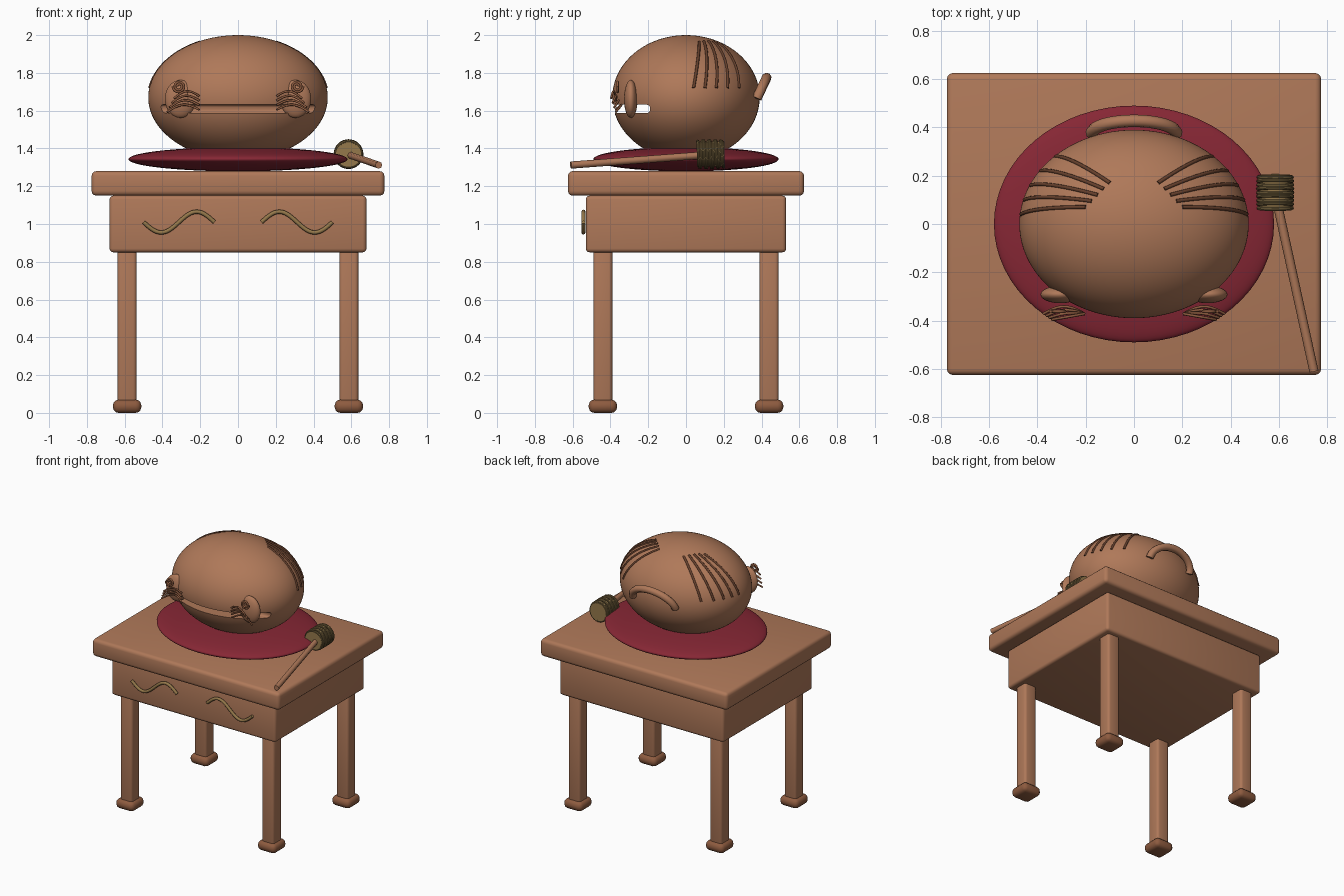
import bpy, math
from mathutils import Vector

if "Cube" in bpy.data.objects:
    bpy.data.objects.remove(bpy.data.objects["Cube"])

def mat(name, c):
    m = bpy.data.materials.new(name)
    m.diffuse_color = (*c, 1)
    m.use_nodes = True
    m.node_tree.nodes["Principled BSDF"].inputs["Base Color"].default_value = m.diffuse_color
    return m

WOOD = mat("warm wood", (0.43, 0.19, 0.10))
FOOT = mat("reddish wood", (0.27, 0.105, 0.05))
DARK = mat("dark carving", (0.13, 0.05, 0.025))
RED = mat("crimson cloth", (0.24, 0.02, 0.035))
BRASS = mat("brass", (0.30, 0.19, 0.07))
CORD = mat("olive cord", (0.19, 0.13, 0.05))

def finish(o, name, m, angle=40):
    o.name = name
    o.data.materials.clear()
    o.data.materials.append(m)
    bpy.ops.object.select_all(action='DESELECT')
    o.select_set(True)
    bpy.context.view_layer.objects.active = o
    bpy.ops.object.shade_smooth_by_angle(angle=math.radians(angle))
    return o

def box(name, lo, hi, m, bevel, seg=3):
    bpy.ops.mesh.primitive_cube_add(size=1, location=[(a + b) / 2 for a, b in zip(lo, hi)])
    o = bpy.context.object
    o.scale = [b - a for a, b in zip(lo, hi)]
    bpy.ops.object.transform_apply(location=False, rotation=False)
    b = o.modifiers.new("round", 'BEVEL')
    b.width, b.segments = bevel, seg
    bpy.ops.object.modifier_apply(modifier="round")
    return finish(o, name, m)

def ball(name, c, r, m, seg=64, rings=40):
    bpy.ops.mesh.primitive_uv_sphere_add(segments=seg, ring_count=rings, radius=1, location=c)
    o = bpy.context.object
    o.scale = r
    bpy.ops.object.transform_apply(location=False, rotation=False)
    return finish(o, name, m)

def tube(name, pts, r, m, closed=False):
    cu = bpy.data.curves.new(name, 'CURVE')
    cu.dimensions = '3D'
    cu.bevel_depth, cu.bevel_resolution, cu.use_fill_caps = r, 2, True
    s = cu.splines.new('POLY')
    s.points.add(len(pts) - 1)
    for p, q in zip(s.points, pts):
        p.co = (*q, 1)
    s.use_cyclic_u = closed
    o = bpy.data.objects.new(name, cu)
    bpy.context.collection.objects.link(o)
    bpy.ops.object.select_all(action='DESELECT')
    o.select_set(True)
    bpy.context.view_layer.objects.active = o
    bpy.ops.object.convert(target='MESH')
    return finish(bpy.context.object, name, m, 50)

# Table
box("table_top", (-.775, -.625, 1.15), (.775, .625, 1.28), WOOD, .025)
box("table_apron", (-.68, -.53, .85), (.68, .53, 1.15), WOOD, .02)
for sx in (-1, 1):
    for sy in (-1, 1):
        x, y = sx * .587, sy * .44
        n = ("front" if sy < 0 else "back") + ("_left" if sx < 0 else "_right")
        box(n + "_leg", (x - .05, y - .05, .05), (x + .05, y + .05, .87), WOOD, .018)
        box(n + "_foot", (x - .075, y - .075, 0), (x + .075, y + .075, .07), FOOT, .03)

# Brass waves on the apron front
for s in (-1, 1):
    tube("apron_wave", [(s * (.125 + .375 * t / 32), -.543,
                         1.01 + .055 * math.sin(2 * math.pi * t / 32)) for t in range(33)],
         .011, BRASS)

# Cushion
ball("cushion", (0, 0, 1.343), (.58, .49, .064), RED)

# Hollow-mouthed wooden drum body
C, R = Vector((0, 0, 1.67)), Vector((.475, .39, .33))
body = ball("drum_body", C, R, WOOD, 96, 64)
slot = box("mouth_cutter", (-.7, -.7, 1.587), (.7, -.19, 1.632), WOOD, .018)
cut = body.modifiers.new("mouth", 'BOOLEAN')
cut.operation, cut.solver, cut.object = 'DIFFERENCE', 'EXACT', slot
bpy.context.view_layer.objects.active = body
bpy.ops.object.modifier_apply(modifier="mouth")
bpy.data.objects.remove(slot)
finish(body, "drum_body", WOOD)

# Carved lines fanned over both shoulders, following the body surface
for s in (-1, 1):
    for i in range(5):
        t = i / 4
        x, y = (.2 - .1 * t) / R.x, (.07 + .1 * t) / R.y
        a = Vector((x, y, math.sqrt(1 - x * x - y * y)))
        y, z = (.04 + .24 * t) / R.y, .05 / R.z
        b = Vector((math.sqrt(1 - y * y - z * z), y, z))
        pts = []
        for k in range(17):
            d = a.lerp(b, k / 16).normalized()
            pts.append((s * d.x * R.x, d.y * R.y, C.z + d.z * R.z))
        tube("shoulder_line", pts, .008, DARK)

# Tail handle arching at the back
tube("tail_handle", [(.175 * math.cos(a), .375 + .052 * math.sin(a), 1.665 + .11 * math.sin(a))
                     for a in [math.pi * k / 24 for k in range(25)]], .026, WOOD)

# Cheeks, curls and whiskers on both sides of the mouth
for s in (-1, 1):
    ball("cheek", (s * .305, -.292, 1.662), (.082, .036, .1), WOOD, 32, 20)
    curl = []
    for k in range(41):
        a, r = 4 * math.pi * k / 40, .010 + .022 * k / 40
        curl.append((s * (.313 + r * math.cos(a)), -.362, 1.728 + r * math.sin(a)))
    tube("curl", curl, .007, FOOT)
    for i in range(4):
        z = 1.605 + .024 * i
        pts = []
        for k in range(13):
            t = k / 12
            pts.append((s * (.205 + (.17 - .012 * i) * t),
                        -.372 + .03 * math.sin(math.pi * t) * (1 - i / 3) - .008 * i * t,
                        z + .032 * math.sin(math.pi * t) - .012 * t))
        tube("whisker", pts, .006, FOOT)

# Mallet: stick, core and cord windings
tube("mallet_stick", [(.745, -.61, 1.312), (.59, .1, 1.365)], .019, WOOD)
h = Vector((.585, .13, 1.37))
bpy.ops.mesh.primitive_cylinder_add(vertices=32, radius=.066, depth=.145, location=h,
                                    rotation=(math.pi / 2, 0, 0))
finish(bpy.context.object, "mallet_head", BRASS)
for i in range(9):
    y = -.064 + .016 * i
    r = .066 + .005 * math.sqrt(1 - (y / .08) ** 2)
    bpy.ops.mesh.primitive_torus_add(major_radius=r, minor_radius=.008, major_segments=32,
                                     minor_segments=8, location=h + Vector((0, y, 0)),
                                     rotation=(math.pi / 2 + .06 * (-1) ** i, 0, 0))
    finish(bpy.context.object, "mallet_cord", CORD)
